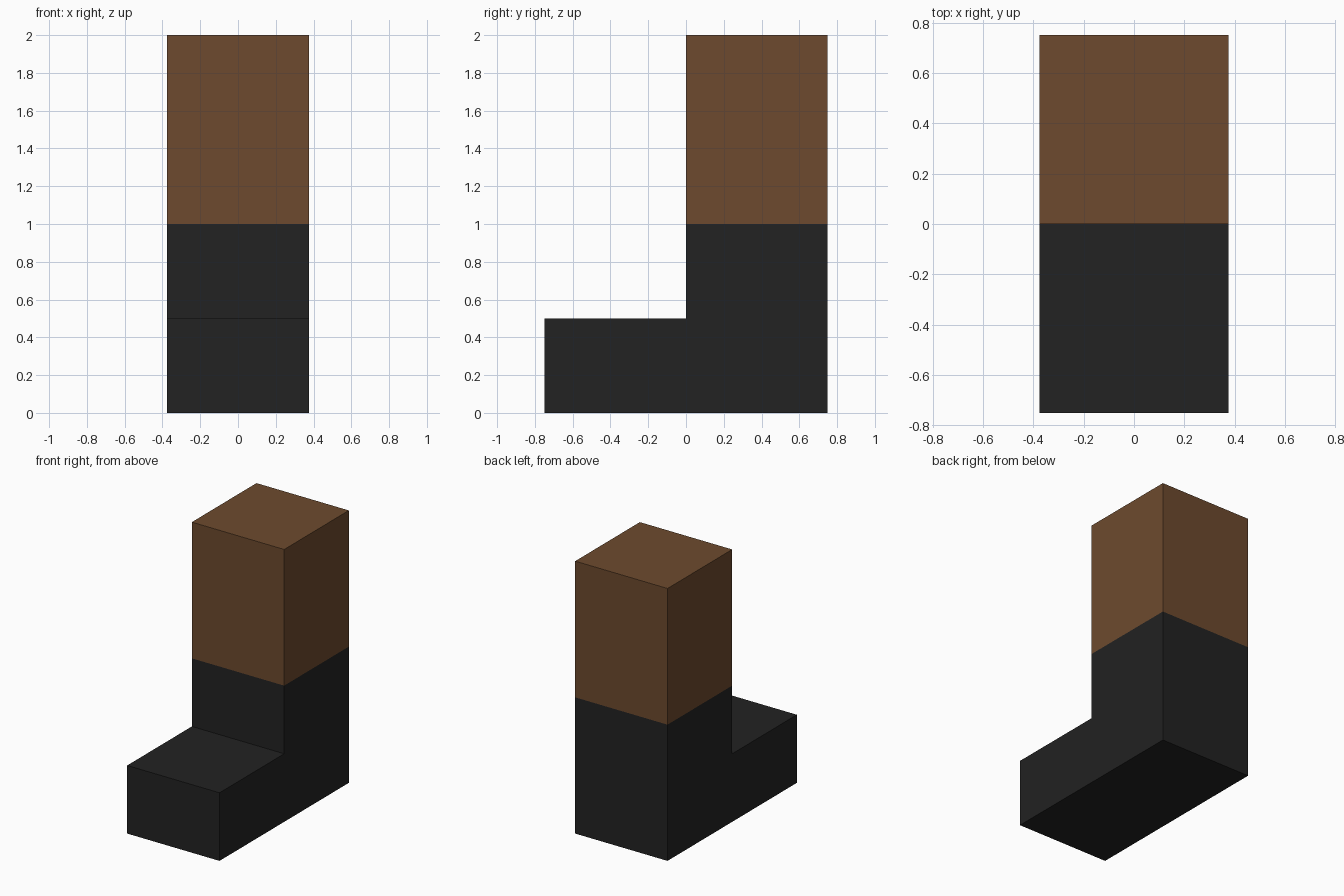
import bpy, bmesh

if "Cube" in bpy.data.objects:
    bpy.data.objects.remove(bpy.data.objects["Cube"])

HALF_WIDTH = 0.375


def material(name, rgb):
    mat = bpy.data.materials.new(name)
    mat.diffuse_color = (*rgb, 1.0)
    mat.use_nodes = True
    mat.node_tree.nodes["Principled BSDF"].inputs["Base Color"].default_value = mat.diffuse_color
    return mat


def extrude_profile(name, profile, mat):
    """Extrude a side (y, z) profile across the full width in x."""
    bm = bmesh.new()
    face = bm.faces.new([bm.verts.new((-HALF_WIDTH, y, z)) for y, z in profile])
    result = bmesh.ops.extrude_face_region(bm, geom=[face])
    moved = [v for v in result["geom"] if isinstance(v, bmesh.types.BMVert)]
    bmesh.ops.translate(bm, verts=moved, vec=(2 * HALF_WIDTH, 0, 0))
    bmesh.ops.recalc_face_normals(bm, faces=bm.faces)
    mesh = bpy.data.meshes.new(name)
    bm.to_mesh(mesh)
    bm.free()
    mesh.materials.append(mat)
    obj = bpy.data.objects.new(name, mesh)
    bpy.context.collection.objects.link(obj)
    return obj


black = material("boot black", (0.016, 0.016, 0.016))
brown = material("leg brown", (0.153, 0.0685, 0.0273))

# L-shaped boot: toe in front, ankle behind
extrude_profile("boot", [(-0.75, 0), (0.75, 0), (0.75, 1), (0, 1), (0, 0.5), (-0.75, 0.5)], black)

# Leg block standing on the ankle
extrude_profile("leg", [(0, 1), (0.75, 1), (0.75, 2), (0, 2)], brown)
